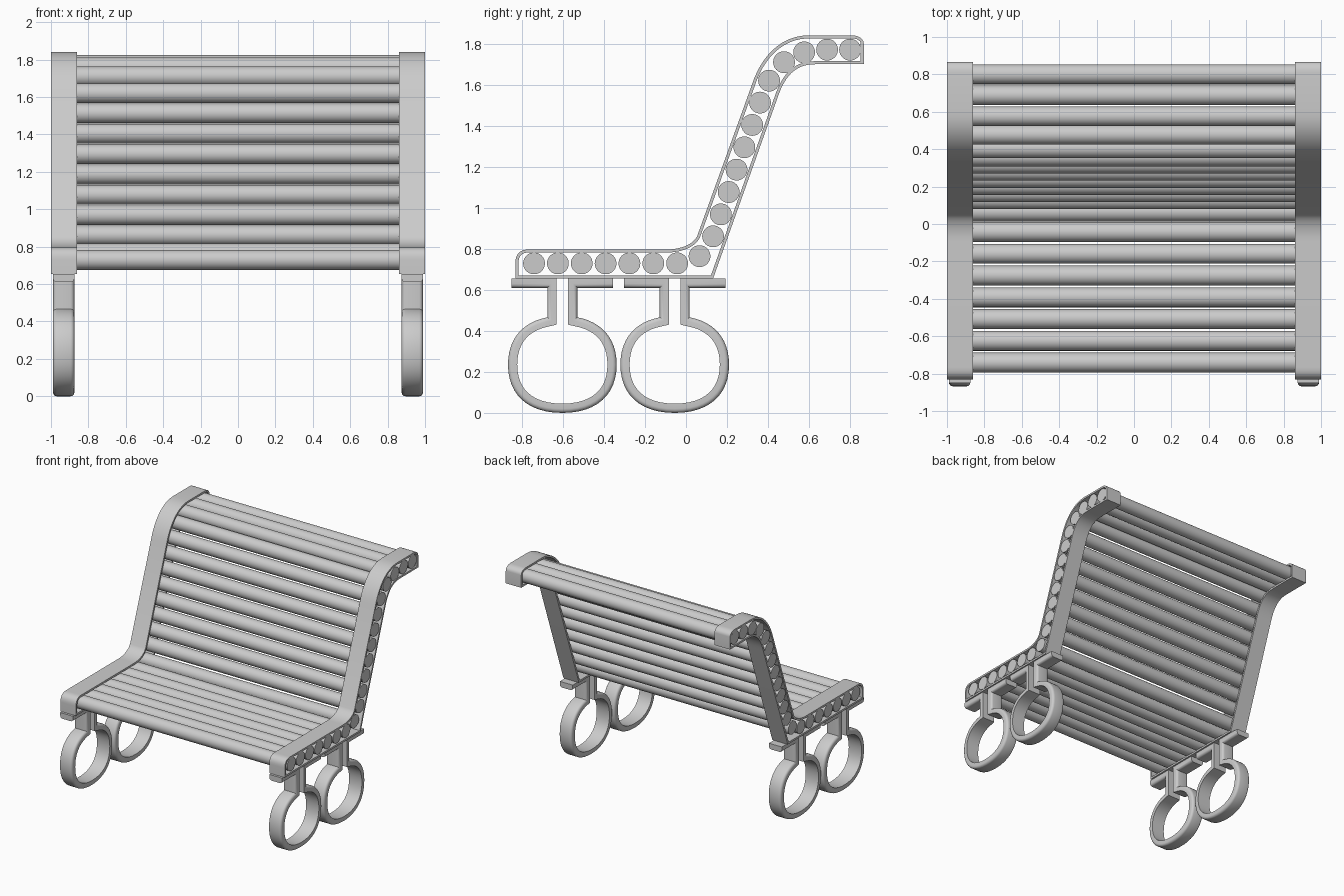
import bpy, bmesh, math
from mathutils import Vector

if "Cube" in bpy.data.objects:
    bpy.data.objects.remove(bpy.data.objects["Cube"])


def bez(a, b, c, d, n=12):
    """Points after a, up to and including d, along a cubic curve."""
    a, b, c, d = map(Vector, (a, b, c, d))
    out = []
    for i in range(1, n + 1):
        t = i / n
        u = 1 - t
        out.append(a * u**3 + b * 3 * u * u * t + c * 3 * u * t * t + d * t**3)
    return out


def finish(name, bm):
    bmesh.ops.recalc_face_normals(bm, faces=bm.faces)
    me = bpy.data.meshes.new(name)
    bm.to_mesh(me)
    bm.free()
    ob = bpy.data.objects.new(name, me)
    bpy.context.collection.objects.link(ob)
    bpy.ops.object.select_all(action='DESELECT')
    ob.select_set(True)
    bpy.context.view_layer.objects.active = ob
    bpy.ops.object.shade_smooth_by_angle(angle=math.radians(35))
    return ob


def sweep(name, path, section, closed):
    """Sweep an (x, inward offset) section along a (y, z) path, mitred."""
    path = [Vector(p) for p in path]
    n = len(path)
    bm = bmesh.new()
    rings = []
    for i, p in enumerate(path):
        dirs = []
        if closed or i > 0:
            dirs.append((p - path[i - 1]).normalized())
        if closed or i < n - 1:
            dirs.append((path[(i + 1) % n] - p).normalized())
        norms = [Vector((-d.y, d.x)) for d in dirs]
        m = sum(norms, Vector((0, 0))).normalized()
        m /= m.dot(norms[0])
        rings.append([bm.verts.new((x, p.x + m.x * o, p.y + m.y * o))
                      for x, o in section])
    k = len(section)
    for i in range(n if closed else n - 1):
        a, b = rings[i], rings[(i + 1) % n]
        for j in range(k):
            bm.faces.new((a[j], a[(j + 1) % k], b[(j + 1) % k], b[j]))
    if not closed:
        bm.faces.new(rings[0])
        bm.faces.new(rings[-1])
    return finish(name, bm)


# Side frame outline (y, z), counter-clockwise
frame = [(-0.832, 0.655), (0.132, 0.655), (0.444, 1.53)]
frame += bez((0.444, 1.53), (0.48, 1.64), (0.53, 1.70), (0.63, 1.70))
frame += [(0.867, 1.70), (0.867, 1.80)]
frame += bez((0.867, 1.80), (0.867, 1.825), (0.84, 1.841), (0.81, 1.841), 6)
frame += [(0.60, 1.841)]
frame += bez((0.60, 1.841), (0.45, 1.841), (0.36, 1.72), (0.322, 1.602))
frame += [(0.054, 0.861)]
frame += bez((0.054, 0.861), (0.035, 0.82), (-0.03, 0.797), (-0.09, 0.797), 8)
frame += [(-0.765, 0.797)]
frame += bez((-0.765, 0.797), (-0.81, 0.797), (-0.832, 0.775), (-0.832, 0.73), 8)

# Half of the keyhole leg outline, relative to the leg centre
half = [(-0.248, 0.61), (-0.073, 0.61), (-0.073, 0.466)]
half += bez((-0.073, 0.466), (-0.185, 0.445), (-0.265, 0.37), (-0.265, 0.235))
half += bez((-0.265, 0.235), (-0.265, 0.09), (-0.17, 0.0), (0, 0.0))
leg = half + [(-p[0], p[1]) for p in half[-2::-1]]

# Leg cross-section: flat inside, rounded outside edges
r, w, t = 0.02, 0.057, 0.045
leg_sec = [(-w, t)]
for cx, a0 in ((-w + r, 180), (w - r, 270)):
    for i in range(5):
        a = math.radians(a0 + 22.5 * i)
        leg_sec.append((cx + r * math.cos(a), r + r * math.sin(a)))
leg_sec.append((w, t))

for side, s in (("left", -1), ("right", 1)):
    sec = [(s * 0.862, 0), (s * 1.0, 0), (s * 1.0, 0.015), (s * 0.862, 0.015)]
    sweep(side + "_frame", frame, sec, True)
    for pos, cy in (("front", -0.603), ("rear", -0.055)):
        sweep(f"{side}_{pos}_leg", [(p[0] + cy, p[1]) for p in leg],
              [(x + s * 0.932, o) for x, o in leg_sec], False)

# Round slats following the frame
slats = [(-0.741 + 0.1163 * i, 0.729) for i in range(7)]
slats += [(0.066, 0.764), (0.132, 0.861)]
slats += [(0.17 + 0.0382 * i, 0.968 + 0.109 * i) for i in range(6)]
slats += [(0.405, 1.62), (0.478, 1.71), (0.576, 1.758), (0.688, 1.771), (0.80, 1.771)]
for i, (y, z) in enumerate(slats):
    bpy.ops.mesh.primitive_cylinder_add(vertices=40, radius=0.053, depth=1.99,
                                        location=(0, y, z),
                                        rotation=(0, math.pi / 2, 0))
    bpy.context.object.name = f"slat_{i + 1}"
    bpy.ops.object.shade_smooth_by_angle(angle=math.radians(35))
